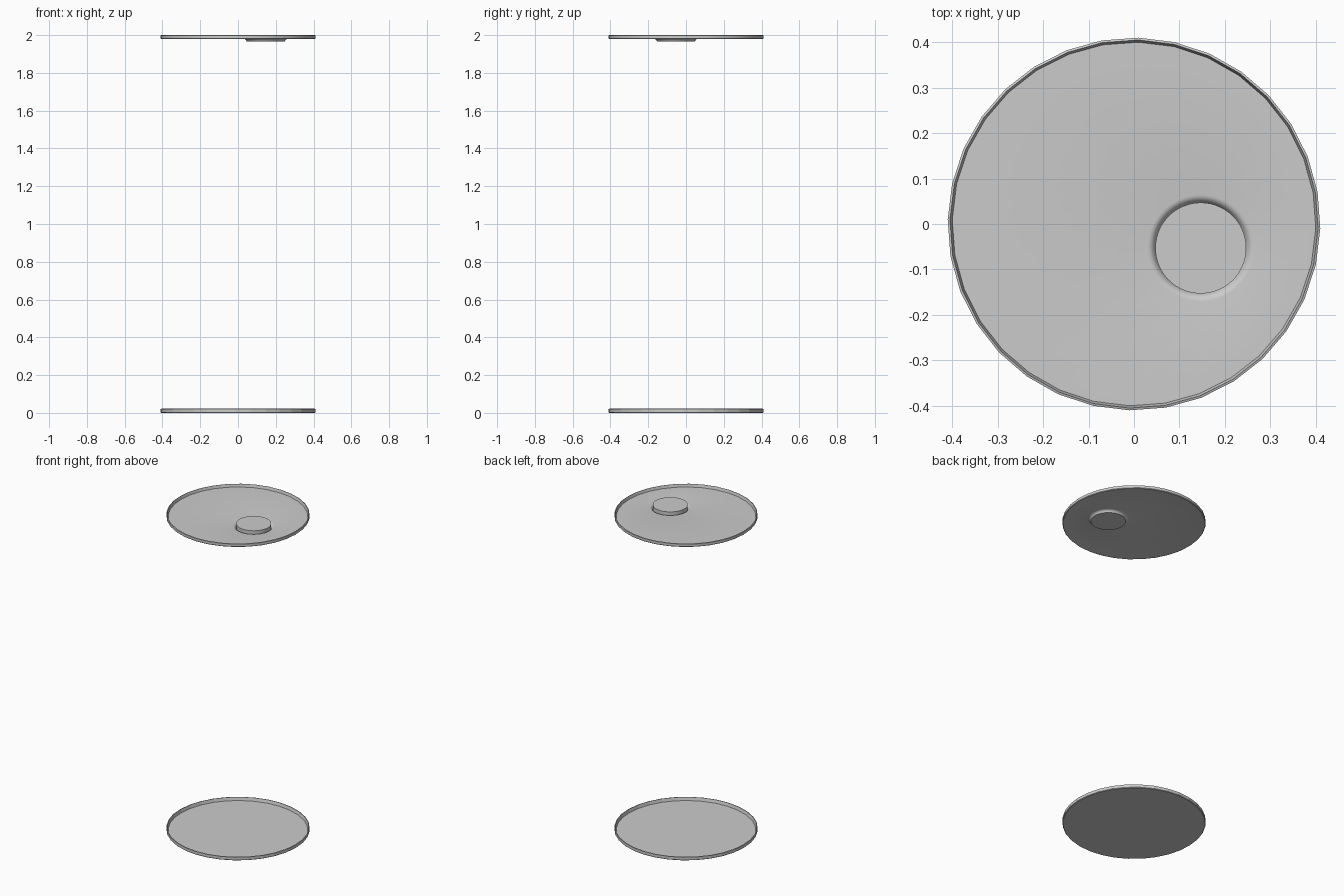
import bpy, bmesh, math

if "Cube" in bpy.data.objects:
    bpy.data.objects.remove(bpy.data.objects["Cube"])

SIDES = 32
TURN = math.radians(-1.4)
CAP = (0.147, -0.053)


def ring(bm, r, z, n=SIDES, c=(0, 0), turn=TURN):
    vs = []
    for i in range(n):
        a = turn + 2 * math.pi * i / n
        vs.append(bm.verts.new((c[0] + r * math.cos(a), c[1] + r * math.sin(a), z)))
    return vs


def skin(bm, rings):
    for a, b in zip(rings, rings[1:]):
        n = len(a)
        for i in range(n):
            j = (i + 1) % n
            bm.faces.new((a[i], a[j], b[j], b[i]))


def loop_edges(bm, vs):
    out = []
    for i, v in enumerate(vs):
        w = vs[(i + 1) % len(vs)]
        out.append(bm.edges.get((v, w)) or bm.edges.new((v, w)))
    return out


def finish(bm, name):
    bmesh.ops.recalc_face_normals(bm, faces=bm.faces[:])
    me = bpy.data.meshes.new(name)
    bm.to_mesh(me)
    bm.free()
    ob = bpy.data.objects.new(name, me)
    bpy.context.collection.objects.link(ob)
    bpy.ops.object.select_all(action='DESELECT')
    ob.select_set(True)
    bpy.context.view_layer.objects.active = ob
    return ob


# bottom end: shallow tray with a thin raised rim
bm = bmesh.new()
rings = [ring(bm, r, z) for r, z in
         [(0.407, 0.0), (0.41, 0.003), (0.41, 0.021), (0.405, 0.022), (0.4, 0.002)]]
skin(bm, rings)
bm.faces.new(rings[0])
bm.faces.new(rings[-1])
finish(bm, "bottom_end")

# top end: the same tray, with an off-centre flared well pressed downward
bm = bmesh.new()
rings = [ring(bm, r, z) for r, z in
         [(0.4, 1.98), (0.407, 1.979), (0.41, 1.982), (0.41, 1.998), (0.405, 2.0), (0.4, 1.982)]]
skin(bm, rings)
well = [(0.117, 0), (0.111, -0.001), (0.106, -0.005), (0.102, -0.010), (0.1, -0.015)]
for outer, z in [(rings[0], 1.98), (rings[-1], 1.982)]:
    flare = [ring(bm, r, z + dz, 64, CAP) for r, dz in well]
    skin(bm, flare)
    bm.faces.new(flare[-1])
    bmesh.ops.triangle_fill(bm, use_beauty=True,
                            edges=loop_edges(bm, outer) + loop_edges(bm, flare[0]))
finish(bm, "top_end")
bpy.ops.object.shade_smooth_by_angle(angle=math.radians(30))

# filler cap standing in the well
bm = bmesh.new()
plug = [ring(bm, 0.1, z, 64, CAP) for z in (1.967, 1.998)]
skin(bm, plug)
for r in plug:
    bm.faces.new(r)
finish(bm, "filler_cap")
bpy.ops.object.shade_smooth_by_angle(angle=math.radians(30))
